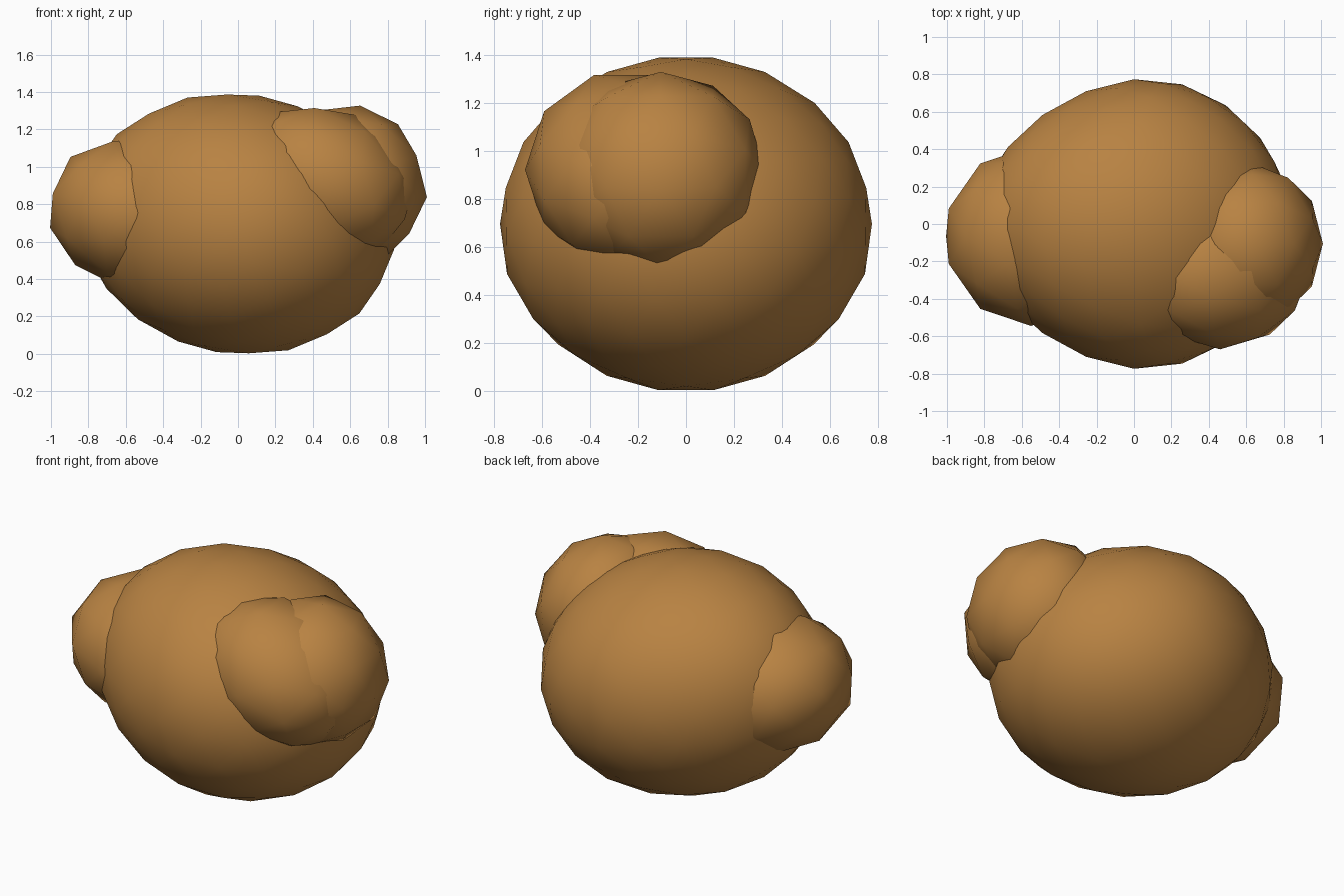
import bpy
from math import radians

cube = bpy.data.objects.get("Cube")
if cube:
    bpy.data.objects.remove(cube, do_unlink=True)

# single warm brown colour
brown = bpy.data.materials.new("warm_brown")
brown.use_nodes = True
colour = (0.48, 0.225, 0.055, 1)
brown.diffuse_color = colour
brown.node_tree.nodes["Principled BSDF"].inputs["Base Color"].default_value = colour


def lump(name, centre, radii, tilt, detail=2):
    """Smooth low-poly ellipsoid, tilted about the y axis."""
    bpy.ops.mesh.primitive_ico_sphere_add(subdivisions=detail, radius=1, location=centre)
    ob = bpy.context.object
    ob.name = name
    ob.scale = radii
    ob.rotation_euler.y = radians(tilt)
    ob.data.materials.append(brown)
    bpy.ops.object.transform_apply(location=False, rotation=True, scale=True)
    bpy.ops.object.shade_smooth()
    return ob


# large main mass, slimmer towards its right end
body = lump("main_body", (0, 0, 0.695), (0.845, 0.785, 0.695), 9.5, detail=3)
for v in body.data.vertices:
    v.co.y *= 1 + 0.14 * min(0, v.co.x - 0.1)

# lump on the right side
lump("right_lump", (-0.55, -0.065, 0.755), (0.475, 0.48, 0.405), 13)

# two overlapping lumps at the upper left front
lump("left_front_lump", (0.46, -0.255, 0.92), (0.5, 0.415, 0.395), 25)
lump("left_side_lump", (0.615, -0.105, 0.91), (0.39, 0.435, 0.43), -24)
